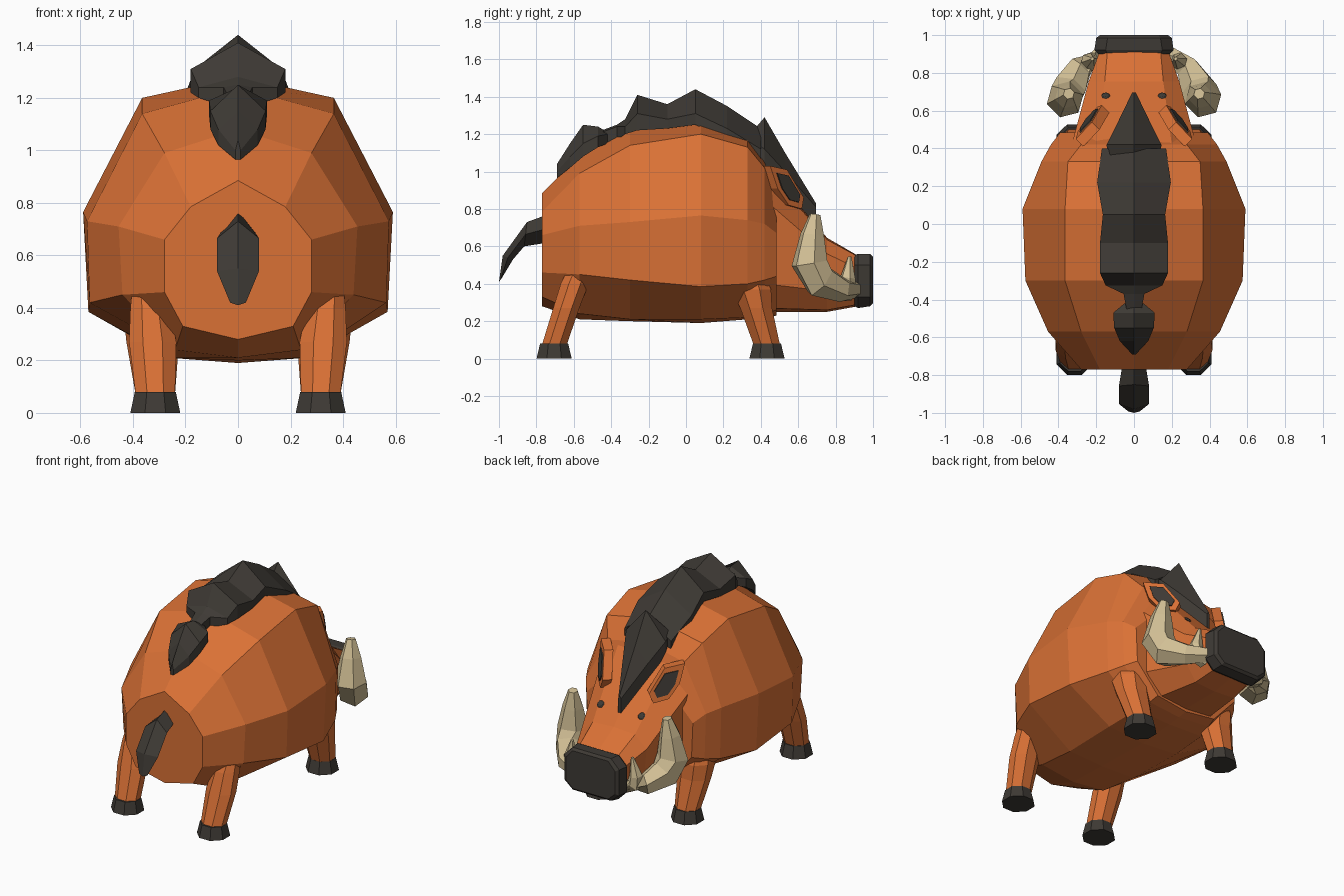
import bpy
import bmesh
from math import cos, sin, pi
from mathutils import Vector, Matrix

default = bpy.data.objects.get("Cube")
if default:
    bpy.data.objects.remove(default, do_unlink=True)


def make_material(name, rgb):
    mat = bpy.data.materials.new(name)
    mat.use_nodes = True
    colour = (*rgb, 1)
    mat.diffuse_color = colour
    mat.node_tree.nodes["Principled BSDF"].inputs["Base Color"].default_value = colour
    return mat


ORANGE = make_material("orange hide", (.7, .165, .036))
DARK = make_material("dark bristle", (.048, .042, .035))
IVORY = make_material("ivory", (.64, .52, .3))


def finish(name, bm, material):
    bmesh.ops.recalc_face_normals(bm, faces=bm.faces)
    mesh = bpy.data.meshes.new(name)
    bm.to_mesh(mesh)
    bm.free()
    mesh.materials.append(material)
    obj = bpy.data.objects.new(name, mesh)
    bpy.context.collection.objects.link(obj)
    return obj


def loft(name, rings, material):
    """Skin a row of equal-length point rings and cap both ends."""
    bm = bmesh.new()
    rows = [[bm.verts.new(p) for p in ring] for ring in rings]
    for a, b in zip(rows, rows[1:]):
        for i in range(len(a)):
            j = (i + 1) % len(a)
            bm.faces.new((a[i], a[j], b[j], b[i]))
    bm.faces.new(rows[0])
    bm.faces.new(rows[-1])
    return finish(name, bm, material)


def section(y, top, sides, bottom):
    """Mirrored cross-section from its right-hand points."""
    half = [(x, y, z) for x, z in sides]
    other = [(-x, y, z) for x, z in reversed(sides)]
    return [(0, y, top)] + half + [(0, y, bottom)] + other


def oval(x, y, z, rx, ry, sides=8):
    """Horizontal polygon ring with flat sides toward the axes."""
    k = 1 / cos(pi / sides)
    angles = [(i + .5) * 2 * pi / sides for i in range(sides)]
    return [(x + rx * k * cos(a), y + ry * k * sin(a), z) for a in angles]


def tube(name, path, material, sides=6):
    """Tapered tube along points given as (x, y, z, radius)."""
    points = [Vector(p[:3]) for p in path]
    rings = []
    for i, centre in enumerate(points):
        along = points[min(i + 1, len(points) - 1)] - points[max(i - 1, 0)]
        along.normalize()
        u = along.cross(Vector((1, 1, 0))).normalized()
        v = along.cross(u)
        angles = [k * 2 * pi / sides for k in range(sides)]
        rings.append([centre + path[i][3] * (u * cos(a) + v * sin(a)) for a in angles])
    return loft(name, rings, material)


# Barrel body, rump to shoulders
loft("body", [
    section(-.77, .885, [(.18, .785), (.28, .66), (.28, .46), (.21, .33)], .28),
    section(-.57, 1.08, [(.28, .99), (.455, .71), (.44, .45), (.24, .24)], .21),
    section(-.3, 1.24, [(.365, 1.14), (.575, .73), (.565, .42), (.25, .21)], .2),
    section(.08, 1.28, [(.365, 1.2), (.59, .765), (.57, .385), (.26, .21)], .19),
    section(.33, 1.2, [(.35, 1.13), (.49, .74), (.48, .4), (.25, .22)], .21),
    section(.42, 1.08, [(.28, 1.02), (.44, .72), (.43, .42), (.23, .24)], .22),
    section(.485, .95, [(.22, .84), (.39, .67), (.38, .44), (.22, .26)], .23),
], ORANGE)

# Wedge-shaped head
loft("head", [
    section(.42, 1.04, [(.2, 1.02), (.33, .85), (.33, .4), (.2, .27)], .25),
    section(.755, .645, [(.155, .635), (.24, .56), (.22, .36), (.15, .26)], .25),
    section(.92, .55, [(.14, .545), (.18, .48), (.18, .34), (.13, .29)], .28),
], ORANGE)

# Blunt snout
loft("snout", [
    section(.9, .55, [(.14, .55), (.19, .5), (.19, .33), (.14, .28)], .28),
    section(.92, .56, [(.15, .56), (.21, .5), (.21, .33), (.15, .27)], .27),
    section(.985, .56, [(.14, .56), (.2, .5), (.2, .33), (.14, .28)], .28),
    section(1, .545, [(.13, .545), (.18, .49), (.18, .34), (.13, .295)], .295),
], DARK)


def tuft(name, stations):
    """Ridged bristle strip: y, crest height, half width, edge top, edge base."""
    loft(name, [section(y, crest, [(w, top), (w, base)], base)
                for y, crest, w, top, base in stations], DARK)


# Bristle mane in three overlapping tufts
tuft("mane_back", [
    (-.45, 1.22, .04, 1.21, 1.14), (-.37, 1.25, .055, 1.24, 1.17),
    (-.325, 1.28, .15, 1.24, 1.2), (-.26, 1.41, .18, 1.31, 1.22),
    (-.1, 1.36, .18, 1.28, 1.23), (.05, 1.44, .165, 1.31, 1.25),
    (.22, 1.35, .195, 1.23, 1.17), (.4, 1.23, .17, 1.12, 1.05)])
tuft("mane_brow", [
    (.36, 1.22, .14, 1.16, 1.08), (.42, 1.29, .145, 1.12, 1.02),
    (.53, 1.1, .09, 1, .88), (.695, .83, .01, .81, .7)])
tuft("mane_rump", [
    (-.69, 1.04, .01, 1, .965), (-.62, 1.15, .075, 1.08, 1.02),
    (-.55, 1.25, .105, 1.15, 1.08), (-.47, 1.24, .11, 1.19, 1.13),
    (-.42, 1.21, .05, 1.2, 1.15)])

# Drooping tail: upper and lower profile points with half width
tail = [((-.74, .77), (-.74, .62), .06), ((-.85, .73), (-.865, .6), .08),
        ((-.98, .55), (-.925, .53), .08), ((-1, .41), (-.985, .43), .03)]
loft("tail", [[(0, *hi), (w, (hi[0] + lo[0]) / 2, (hi[1] + lo[1]) / 2),
               (0, *lo), (-w, (hi[0] + lo[0]) / 2, (hi[1] + lo[1]) / 2)]
              for hi, lo, w in tail], DARK)


def ear_slab(name, outline, front, back, s, material):
    """Slab facing forward, outward and slightly up; outline holds (y, z)."""
    def layer(depth):
        return [(s * (.79 - y - (z - .9) / 4 + depth), y + depth, z)
                for y, z in outline]
    loft(name, [layer(front), layer(back)], material)


EAR = [(.45, 1.03), (.54, 1.01), (.63, .86), (.62, .8), (.55, .82), (.49, .91)]
middle = Vector((.555, .91))
INNER = [middle + (Vector(p) - middle) * .68 for p in EAR]

for side, s in (("left", 1), ("right", -1)):
    # Legs with hooves
    rear = [(.315, -.705, .07, .075, .066), (.325, -.64, .27, .09, .07),
            (.335, -.595, .4, .075, .075), (.35, -.56, .5, .05, .06)]
    fore = [(.315, .433, .07, .075, .07), (.325, .375, .27, .1, .085),
            (.335, .35, .37, .1, .105), (.34, .33, .45, .08, .09)]
    for pair, steps in (("rear", rear), ("front", fore)):
        loft(f"{pair}_leg_{side}",
             [oval(s * x, *rest) for x, *rest in steps], ORANGE)
        y = steps[0][1]
        loft(f"{pair}_hoof_{side}", [oval(s * .315, y, 0, .095, .094),
                                     oval(s * .315, y, .08, .078, .075)], DARK)

    # Ears with dark inner plates
    ear_slab(f"ear_{side}", EAR, 0, -.04, s, ORANGE)
    ear_slab(f"ear_inner_{side}", INNER, .005, -.001, s, DARK)

    # Curling large tusk and small upright tusk
    large = [(.17, .91, .37, .045), (.28, .83, .37, .068), (.345, .715, .415, .098),
             (.365, .66, .51, .1), (.355, .675, .66, .066), (.345, .69, .77, .03)]
    small = [(.17, .86, .34, .04), (.23, .86, .37, .05),
             (.24, .865, .43, .042), (.22, .875, .545, .01)]
    for label, path in (("large", large), ("small", small)):
        tube(f"{label}_tusk_{side}", [(s * x, *rest) for x, *rest in path], IVORY)

    # Eyes set on the sloping forehead
    bm = bmesh.new()
    bmesh.ops.create_uvsphere(bm, u_segments=8, v_segments=4, radius=.024)
    bmesh.ops.scale(bm, vec=(1, 1, .35), verts=bm.verts)
    place = Matrix.Translation((s * .15, .68, .727)) @ Matrix.Rotation(-.85, 4, "X")
    bmesh.ops.transform(bm, matrix=place, verts=bm.verts)
    finish(f"eye_{side}", bm, DARK)
